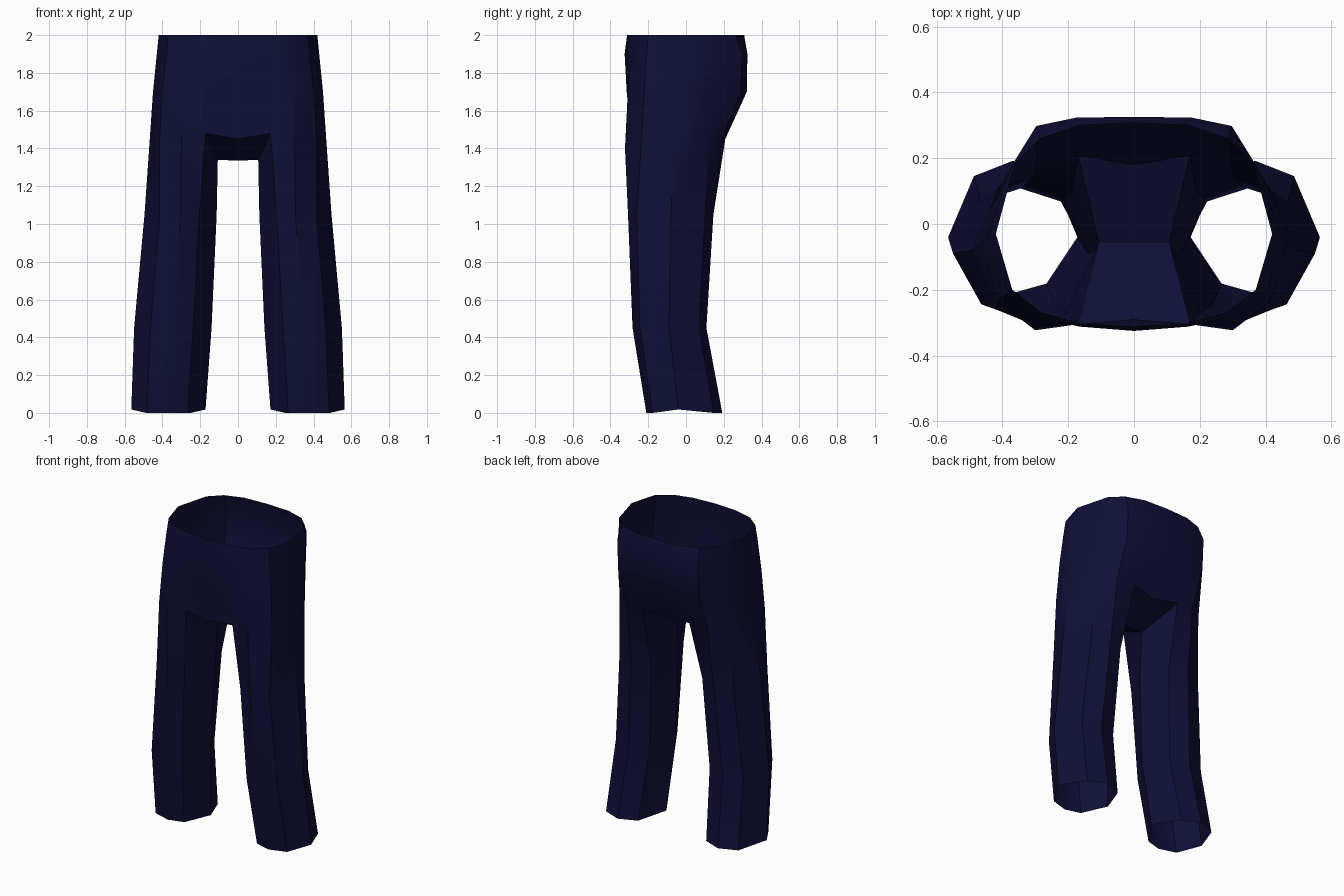
import bpy
import bmesh
import math

cube = bpy.data.objects.get("Cube")
if cube:
    bpy.data.objects.remove(cube, do_unlink=True)

# One dark navy cloth
navy = bpy.data.materials.new("navy_cloth")
navy.use_nodes = True
colour = (0.0048, 0.0048, 0.038, 1)
navy.diffuse_color = colour
bsdf = navy.node_tree.nodes["Principled BSDF"]
bsdf.inputs["Base Color"].default_value = colour
bsdf.inputs["Roughness"].default_value = 0.9

bm = bmesh.new()

# Octagon order: outer, back outer, back, back inner, inner, front inner, front, front outer
OCTAGON = [(1, 0), (0.6, 0.8), (0, 1), (-0.6, 0.8),
           (-1, 0), (-0.52, 0.83), (0, 1), (0.58, 0.8)]


def leg_ring(z, outer, inner, front, back, mid, lift=0.0):
    """Eight-sided leg section; lift raises the side corners of the hem."""
    cx, rx = (outer + inner) / 2, (outer - inner) / 2
    ring = []
    for i, (u, v) in enumerate(OCTAGON):
        y = mid + v * ((front if i > 4 else back) - mid)
        ring.append(bm.verts.new((cx + u * rx, y, z + (lift if v == 0 else 0))))
    return ring


def points(coords):
    return [bm.verts.new(c) for c in coords]


def strip(low, high, closed=False):
    n = len(low)
    for i in range(n if closed else n - 1):
        j = (i + 1) % n
        bm.faces.new((low[i], low[j], high[j], high[i]))


# Left leg, open at the hem
leg = [leg_ring(0.0, 0.565, 0.172, -0.21, 0.192, -0.04, 0.018),
       leg_ring(0.45, 0.55, 0.14, -0.283, 0.108, -0.09),
       leg_ring(1.05, 0.495, 0.113, -0.307, 0.145, -0.08)]
hip = points([(0.467, -0.06, 1.45), (0.405, 0.12, 1.47), (0.295, 0.195, 1.46),
              (0.17, 0.208, 1.45), (0.107, -0.055, 1.34), (0.172, -0.305, 1.48),
              (0.30, -0.323, 1.40), (0.415, -0.235, 1.45)])
leg.append(hip)
for low, high in zip(leg, leg[1:]):
    strip(low, high, closed=True)

# Crotch gusset, lowest under the middle
back_mid, mid, front_mid = points([(0, 0.18, 1.43), (0, -0.055, 1.335), (0, -0.29, 1.45)])
bm.faces.new((hip[3], hip[4], mid, back_mid))
bm.faces.new((hip[4], hip[5], front_mid, mid))

# Seat and waist: back half rows run from the side to the centre, front rows back to the side
back_rows = [[hip[0], hip[1], hip[2], hip[3], back_mid]]
front_rows = [[front_mid, hip[5], hip[6], hip[7], hip[0]]]
LEVELS = [
    (1.70, [(0.45, -0.045), (0.385, 0.15), (0.295, 0.29), (0.172, 0.322), (0, 0.318)],
           [(0, -0.314), (0.165, -0.304), (0.295, -0.308), (0.40, -0.222)]),
    (1.90, [(0.43, -0.035), (0.37, 0.18), (0.297, 0.298), (0.172, 0.324), (0, 0.325)],
           [(0, -0.325), (0.165, -0.312), (0.285, -0.285), (0.38, -0.21)]),
    (2.00, [(0.42, -0.03), (0.362, 0.185), (0.285, 0.26), (0.165, 0.30), (0, 0.308)],
           [(0, -0.312), (0.16, -0.302), (0.28, -0.27), (0.37, -0.2)]),
]
for z, back, front in LEVELS:
    b = points([(x, y, z) for x, y in back])
    f = points([(x, y, z) for x, y in front]) + [b[0]]
    strip(back_rows[-1], b)
    strip(front_rows[-1], f)
    back_rows.append(b)
    front_rows.append(f)

mesh = bpy.data.meshes.new("trousers")
bm.to_mesh(mesh)
bm.free()
mesh.materials.append(navy)
trousers = bpy.data.objects.new("trousers", mesh)
bpy.context.collection.objects.link(trousers)

# Soft cloth shading with sharp creases, mirrored to the right side
bpy.ops.object.select_all(action='DESELECT')
trousers.select_set(True)
bpy.context.view_layer.objects.active = trousers
bpy.ops.object.shade_smooth_by_angle(angle=math.radians(35))
mirror = trousers.modifiers.new("mirror", 'MIRROR')
mirror.use_axis[0] = True
mirror.use_clip = True
mirror.merge_threshold = 0.001
